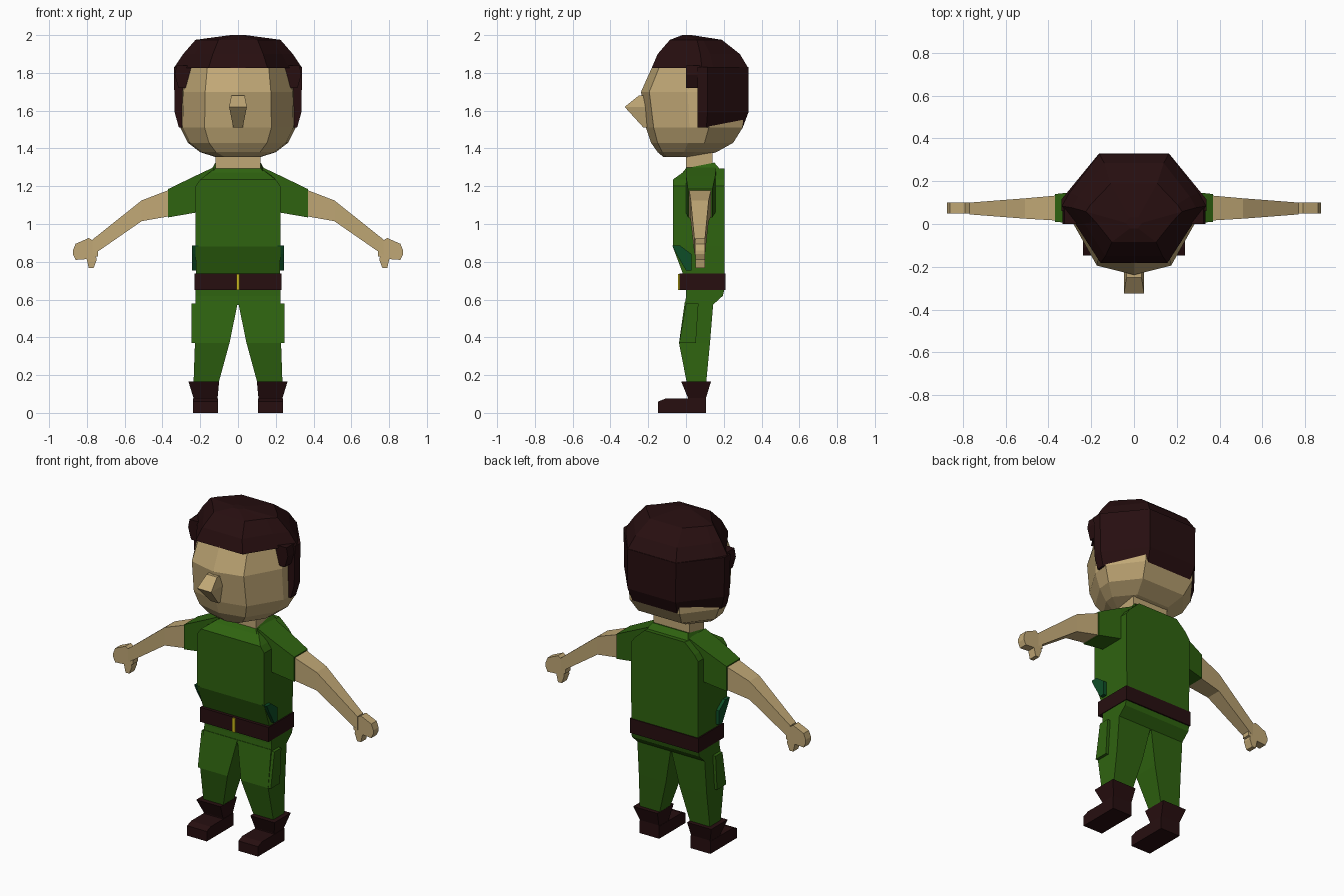
import bpy, bmesh

default_cube = bpy.data.objects.get("Cube")
if default_cube:
    bpy.data.objects.remove(default_cube, do_unlink=True)


def make_material(name, red, green, blue):
    material = bpy.data.materials.new(name)
    material.use_nodes = True
    colour = (red, green, blue, 1)
    material.diffuse_color = colour
    shader = material.node_tree.nodes["Principled BSDF"]
    shader.inputs["Base Color"].default_value = colour
    return material


skin = make_material("skin", .53, .39, .18)
cloth = make_material("green cloth", .028, .125, .005)
teal = make_material("pouch green", .004, .075, .02)
brown = make_material("dark brown", .02, .0045, .005)
yellow = make_material("buckle yellow", .6, .48, .01)


def loft(name, material, *rings, mirrored=False):
    """Join rings of equal length with quads and cap both ends."""
    bm = bmesh.new()
    rows = [[bm.verts.new(point) for point in ring] for ring in rings]
    for lower, upper in zip(rows, rows[1:]):
        for i in range(len(lower)):
            bm.faces.new((lower[i - 1], lower[i], upper[i], upper[i - 1]))
    bm.faces.new(rows[0])
    bm.faces.new(rows[-1])
    bmesh.ops.recalc_face_normals(bm, faces=bm.faces)
    mesh = bpy.data.meshes.new(name)
    bm.to_mesh(mesh)
    bm.free()
    mesh.materials.append(material)
    part = bpy.data.objects.new(name, mesh)
    bpy.context.scene.collection.objects.link(part)
    if mirrored:
        part.modifiers.new("Mirror", "MIRROR")


def outline(section, z, width, front, back, tilt=0):
    """Symmetric level ring; section holds (width share, depth share) pairs."""
    half = [(width * across, front + (back - front) * depth, z + tilt * depth)
            for across, depth in section]
    return half + [(-x, y, height) for x, y, height in reversed(half) if x > 0]


def level(z, left, right, front, back):
    return [(left, front, z), (right, front, z), (right, back, z), (left, back, z)]


def upright(x, bottom, top, front, back):
    return [(x, front, bottom), (x, back, bottom), (x, back, top), (x, front, top)]


square = [(1, 0), (1, 1)]
face = [(0, 0), (.58, .08), (.96, .45), (1, .65), (.55, 1)]
crown = [(.46, 0), (.8, .35), (1, .52), (.9, .64), (.48, 1)]
nape = [(1, 0), (1, .2), (.48, 1)]

# Head, nose and neck
loft("head", skin,
     outline(face, 1.355, .12, -.12, .07),
     outline(face, 1.38, .2, -.15, .16),
     outline(face, 1.43, .265, -.185, .25),
     outline(face, 1.51, .305, -.212, .3),
     outline(face, 1.7, .3, -.238, .31),
     outline(face, 1.83, .28, -.18, .3))
loft("nose", skin,
     outline(square, 1.51, .025, -.225, -.2),
     outline(square, 1.62, .047, -.325, -.2),
     outline(square, 1.68, .035, -.25, -.2))
loft("neck", skin,
     outline(square, 1.27, .12, 0, .14),
     outline(square, 1.4, .12, 0, .14))

# Hair: crown, back and side locks
loft("hair_crown", brown,
     outline(crown, 1.825, .34, -.182, .33),
     outline(crown, 1.9, .29, -.15, .285),
     outline(crown, 1.975, .225, -.085, .19),
     outline(crown, 2, .04, -.02, .03))
loft("hair_back", brown,
     outline(nape, 1.51, .313, .06, .3),
     outline(nape, 1.59, .335, .06, .33),
     outline(nape, 1.83, .34, .06, .33))
loft("hair_locks", brown,
     level(1.72, .2, .315, 0, .09),
     level(1.79, .2, .335, 0, .09),
     level(1.84, .2, .325, 0, .09), mirrored=True)

# Shirt, collar and sleeves
loft("shirt", cloth,
     outline(square, .72, .222, -.01, .205),
     outline(square, .88, .225, -.07, .205),
     outline(square, 1.2, .225, -.07, .205),
     outline(square, 1.235, .2, -.07, .205),
     outline(square, 1.285, .135, 0, .205, tilt=.01))
loft("collar", cloth,
     outline(square, 1.27, .14, -.02, .18, tilt=.02),
     outline(square, 1.295, .12, 0, .15, tilt=.03))
loft("sleeves", cloth,
     upright(.13, 1.08, 1.3, 0, .16),
     upright(.225, 1.06, 1.255, 0, .155),
     upright(.37, 1.035, 1.185, .01, .14), mirrored=True)

# Arms and mitten hands
loft("arms", skin,
     upright(.34, 1.045, 1.19, .015, .135),
     upright(.51, 1.015, 1.125, .025, .12),
     upright(.77, .835, .918, .045, .1), mirrored=True)
loft("hands", skin,
     upright(.74, .83, .895, .05, .1),
     upright(.79, .815, .926, .05, .1),
     upright(.86, .81, .895, .05, .1),
     upright(.874, .84, .86, .05, .1), mirrored=True)
loft("thumbs", skin,
     level(.766, .765, .79, .05, .1),
     level(.81, .748, .8, .05, .1),
     level(.85, .755, .81, .05, .1), mirrored=True)

# Belt, buckle and hip pouches
loft("belt", brown,
     outline(square, .65, .23, -.035, .21),
     outline(square, .738, .23, -.035, .21))
loft("buckle", yellow,
     outline(square, .651, .009, -.043, -.03),
     outline(square, .736, .009, -.043, -.03))
loft("hip_pouches", teal,
     level(.755, .21, .244, 0, .03),
     level(.84, .21, .244, -.05, .03),
     level(.885, .21, .244, -.072, -.03), mirrored=True)

# Trousers with side pockets
loft("trouser_seat", cloth,
     outline(square, .57, .226, -.005, .14),
     outline(square, .62, .226, 0, .195),
     outline(square, .66, .226, 0, .205))
loft("trouser_legs", cloth,
     level(.59, 0, .226, -.006, .145),
     level(.37, .045, .228, -.037, .127),
     level(.14, .108, .236, .008, .105), mirrored=True)
loft("side_pockets", cloth,
     level(.37, .2, .245, -.036, .052),
     level(.58, .2, .245, 0, .066), mirrored=True)

# Boots
loft("boot_shafts", brown,
     level(.05, .108, .236, .01, .106),
     level(.08, .108, .236, .01, .106),
     level(.165, .1, .262, -.025, .132), mirrored=True)
loft("boot_feet", brown,
     level(0, .106, .238, -.148, .106),
     level(.06, .106, .238, -.148, .106),
     level(.075, .106, .238, -.11, .106), mirrored=True)
